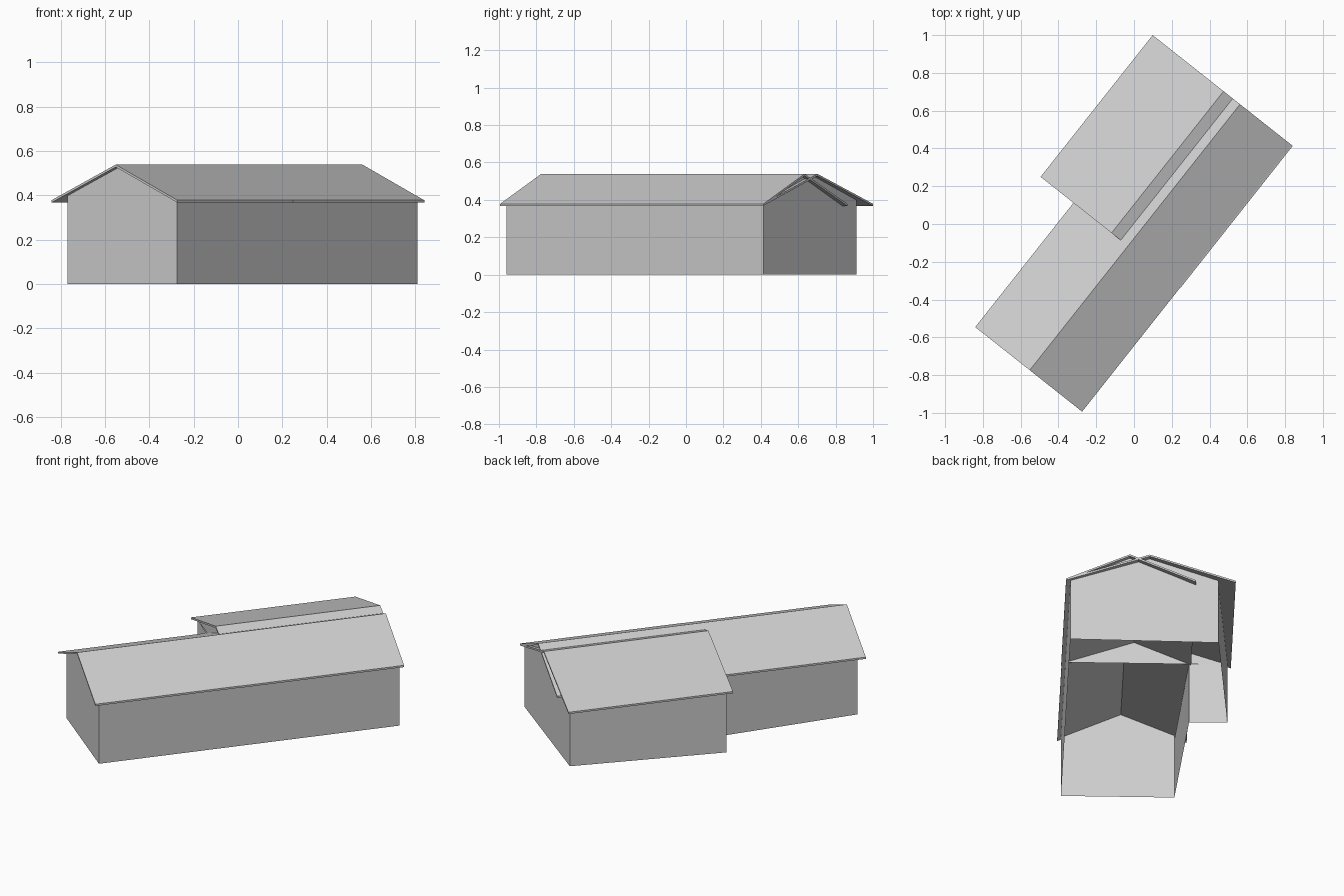
import bpy
from mathutils import Vector

cube = bpy.data.objects.get("Cube")
if cube:
    bpy.data.objects.remove(cube, do_unlink=True)

grey = bpy.data.materials.new("light_grey")
grey.use_nodes = True
grey.diffuse_color = (0.62, 0.62, 0.62, 1)
grey.node_tree.nodes["Principled BSDF"].inputs["Base Color"].default_value = grey.diffuse_color

# Building axes: along the ridge and across it
ALONG, ACROSS = Vector((0.62, 0.784, 0)), Vector((0.784, -0.62, 0))
EAVE, RIDGE, THICK = 0.368, 0.528, 0.011


def place(s, w, z):
    return ALONG * s + ACROSS * w + Vector((0, 0, z))


def add_mesh(name, points, faces):
    mesh = bpy.data.meshes.new(name)
    mesh.from_pydata([place(*p) for p in points], [], faces)
    mesh.materials.append(grey)
    obj = bpy.data.objects.new(name, mesh)
    bpy.context.collection.objects.link(obj)
    return obj


def panel(name, points):
    add_mesh(name, points, [range(len(points))])


def gable_roof(name, s0, s1, left, ridge, right):
    """Thin two-slope roof, open underneath."""
    profile = [(left, EAVE), (ridge, RIDGE), (right, EAVE)]
    profile += [(w, z + THICK) for w, z in reversed(profile)]
    n = len(profile)
    points = [(s, w, z) for s in (s0, s1) for w, z in profile]
    faces = [(i, (i + 1) % n, (i + 1) % n + n, i + n) for i in range(n)]
    for o in (0, n):
        faces += [(o, o + 1, o + 4, o + 5), (o + 1, o + 2, o + 3, o + 4)]
    roof = add_mesh(name, points, faces)
    # Consistent outward normals
    import bmesh
    bm = bmesh.new()
    bm.from_mesh(roof.data)
    bmesh.ops.recalc_face_normals(bm, faces=bm.faces)
    bm.to_mesh(roof.data)
    bm.free()


# Roofs
gable_roof("main_roof", -0.95, 0.846, -0.321, 0.047, 0.401)
gable_roof("annex_roof", -0.111, 0.846, -0.543, -0.064, 0.403)

# Wall corners as (along, across)
front_right, back_right = (-0.923, 0.38), (0.827, 0.378)
back_left, annex_front = (0.81, -0.448), (-0.08, -0.523)
inner, front_left = (-0.085, -0.309), (-0.923, -0.252)

# Long walls and the short annex return
for name, a, b in [("right_wall", front_right, back_right),
                   ("annex_left_wall", back_left, annex_front),
                   ("annex_front_wall", annex_front, inner),
                   ("main_left_wall", inner, front_left)]:
    panel(name, [(*a, 0), (*b, 0), (*b, 0.373), (*a, 0.373)])

# Gable walls reaching the roof
panel("main_front_gable", [(*front_left, 0), (*front_right, 0), (*front_right, 0.376),
                           (-0.923, 0.047, RIDGE), (*front_left, 0.398)])
panel("back_gable", [(*back_right, 0), (*back_left, 0), (*back_left, 0.398),
                     (0.818, -0.064, RIDGE), (0.819, -0.006, 0.507),
                     (0.821, 0.047, RIDGE), (*back_right, 0.376)])
panel("annex_front_gable", [(*annex_front, 0.373), (-0.08, 0.38, 0.373),
                            (-0.08, -0.064, RIDGE)])
